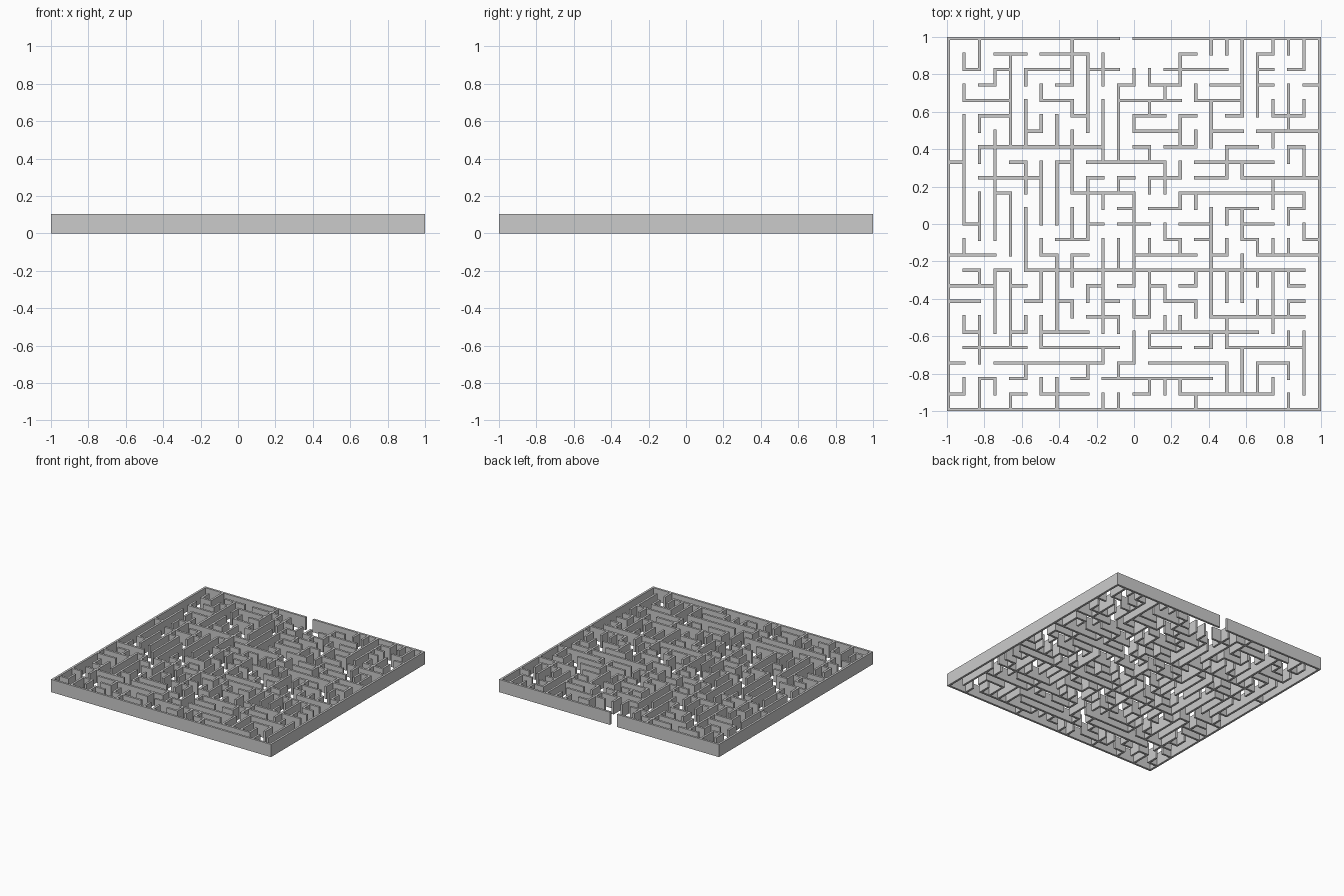
import bpy
import random

if "Cube" in bpy.data.objects:
    bpy.data.objects.remove(bpy.data.objects["Cube"])

N = 24            # cells per side
T = 0.0175        # wall thickness
H = 0.104         # wall height
P = (2 - T) / N   # corridor pitch
random.seed(7)

# Main inner walls on the post grid, counted from the back left corner
ACROSS = [  # row, first column, last column
    (1, 6, 9), (2, 5, 8), (2, 14, 17), (4, 1, 4), (4, 11, 15), (4, 16, 19),
    (7, 2, 10), (8, 9, 13), (8, 16, 21), (9, 3, 6), (9, 20, 24),
    (10, 9, 12), (10, 16, 23), (14, 12, 16), (14, 20, 23), (15, 5, 9),
    (15, 10, 22), (16, 0, 3), (18, 17, 21), (19, 13, 17), (20, 2, 5),
    (20, 7, 11), (20, 18, 23), (21, 4, 10), (21, 13, 18), (22, 10, 17),
    (23, 15, 20)]
DEEP = [  # column, first row, last row
    (1, 6, 12), (3, 8, 11), (3, 15, 19), (4, 1, 6), (4, 10, 14), (4, 15, 20),
    (7, 8, 12), (7, 15, 19), (8, 6, 10), (9, 1, 5), (9, 9, 13), (10, 4, 7),
    (10, 15, 19), (11, 3, 8), (12, 10, 15), (13, 15, 18), (17, 4, 7),
    (17, 11, 18), (19, 0, 4), (19, 20, 23), (21, 15, 19), (23, 20, 23)]


def wall(name, x0, y0, x1, y1):
    """Straight wall between two grid posts (column, row)."""
    ax, bx = -1 + T / 2 + x0 * P, -1 + T / 2 + x1 * P
    ay, by = 1 - T / 2 - y0 * P, 1 - T / 2 - y1 * P
    bpy.ops.mesh.primitive_cube_add(size=1)
    ob = bpy.context.object
    ob.name = name
    for v in ob.data.vertices:
        v.co = ((ax + bx) / 2 + v.co.x * (abs(bx - ax) + T),
                (ay + by) / 2 + v.co.y * (abs(by - ay) + T),
                (v.co.z + 0.5) * H)
    return ob


def runs(flags):
    """Start and end of every unbroken stretch of True."""
    start = None
    for i, f in enumerate(list(flags) + [False]):
        if f and start is None:
            start = i
        elif not f and start is not None:
            yield start, i
            start = None


# Outer walls, with the entrance gap in the back
wall("back_wall_left", 0, 0, 11, 0)
wall("back_wall_right", 12, 0, N, 0)
wall("front_wall", 0, N, N, N)
wall("left_wall", 0, 0, 0, N)
wall("right_wall", N, 0, N, N)

# Groups of joined posts; the whole border counts as one group
parent = {(i, j): (0, 0) if i in (0, N) or j in (0, N) else (i, j)
          for i in range(N + 1) for j in range(N + 1)}


def root(p):
    while parent[p] != p:
        p = parent[p]
    return p


edges = set()


def join(a, b):
    edges.add((a, b))
    parent[root(a)] = root(b)


# Main walls first
for r, a, b in ACROSS:
    for i in range(a, b):
        join((i, r), (i + 1, r))
for c, a, b in DEEP:
    for j in range(a, b):
        join((c, j), (c, j + 1))

# Short side walls: join the loose posts without closing off any corridor,
# keeping the space behind the entrance open
clear = {(i, 1) for i in range(11, 15)}
spare = [((i, j), (i + 1, j)) for i in range(N) for j in range(1, N)]
spare += [((i, j), (i, j + 1)) for i in range(1, N) for j in range(N)]
random.shuffle(spare)
for a, b in spare:
    if a not in clear and b not in clear and root(a) != root(b):
        join(a, b)

# Build the inner walls as long straight pieces
parts = []
for k in range(1, N):
    for a, b in runs(((i, k), (i + 1, k)) in edges for i in range(N)):
        parts.append(wall("inner_wall", a, k, b, k))
    for a, b in runs(((k, j), (k, j + 1)) in edges for j in range(N)):
        parts.append(wall("inner_wall", k, a, k, b))

bpy.ops.object.select_all(action='DESELECT')
for ob in parts:
    ob.select_set(True)
bpy.context.view_layer.objects.active = parts[0]
bpy.ops.object.join()
parts[0].name = "inner_walls"
